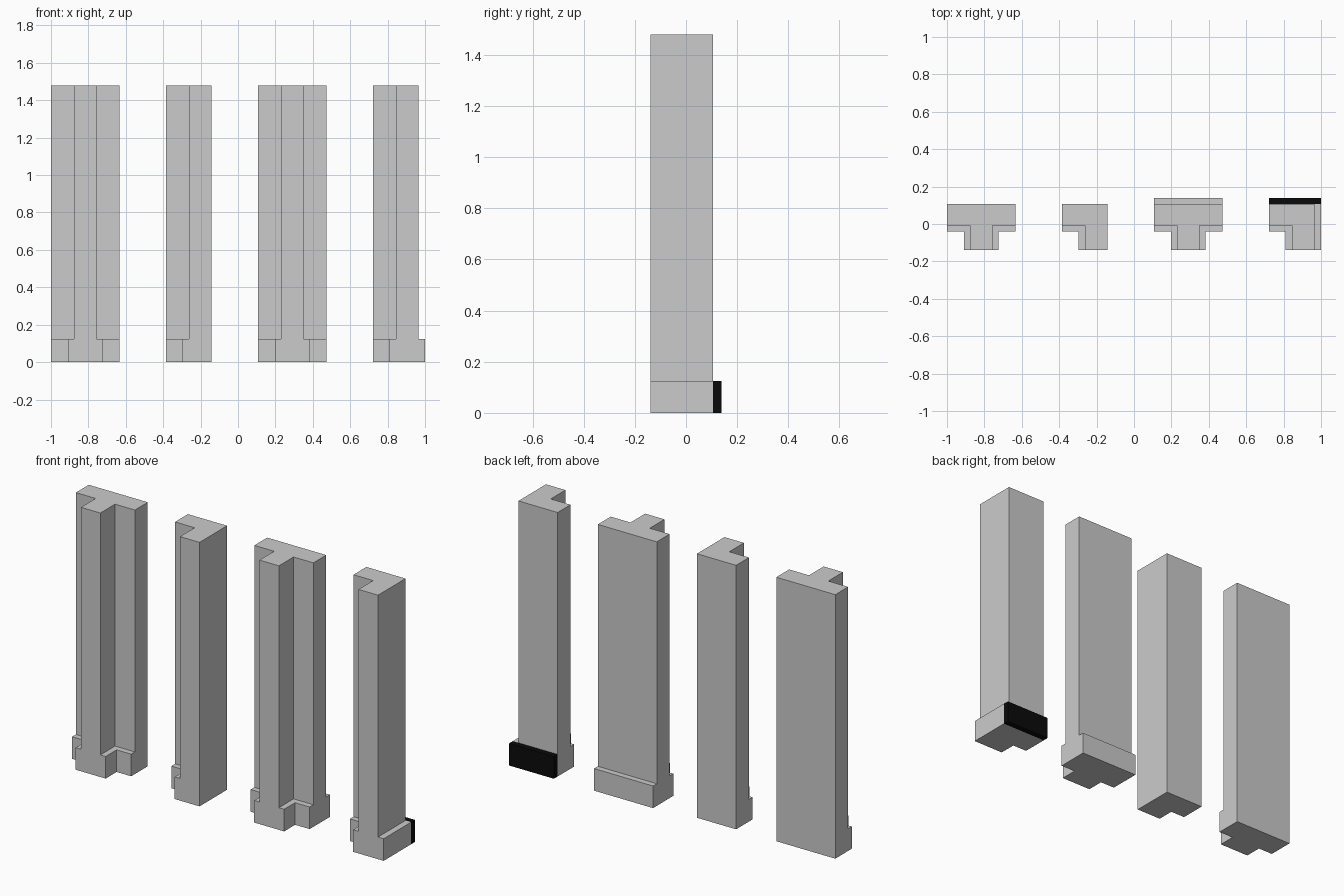
import bpy, bmesh

if "Cube" in bpy.data.objects:
    bpy.data.objects.remove(bpy.data.objects["Cube"])

HEIGHT, BASE_H = 1.48, 0.124
FRONT, BACK = -0.138, 0.106      # stem front and shaft back
STEP = 0.033                     # how far the plinth projects
SHELF = -0.008                   # front of the wide part of the shaft


def prism(name, outline, z0, z1, bottom=True):
    """Extrude a plan outline (counter-clockwise) from z0 to z1."""
    bm = bmesh.new()
    lower = [bm.verts.new((x, y, z0)) for x, y in outline]
    upper = [bm.verts.new((x, y, z1)) for x, y in outline]
    n = len(outline)
    for i in range(n):
        j = (i + 1) % n
        bm.faces.new((lower[i], lower[j], upper[j], upper[i]))
    bm.faces.new(upper)
    if bottom:
        bm.faces.new(lower[::-1])
    mesh = bpy.data.meshes.new(name)
    bm.to_mesh(mesh)
    bm.free()
    obj = bpy.data.objects.new(name, mesh)
    bpy.context.collection.objects.link(obj)
    return obj


def plan(x0, x1, s0, s1, shelf, back):
    """T plan, or L plan when the stem reaches the right side (s1 == x1)."""
    pts = [(x0, shelf), (s0, shelf), (s0, FRONT), (s1, FRONT)]
    if s1 < x1:
        pts += [(s1, shelf), (x1, shelf)]
    return pts + [(x1, back), (x0, back)]


def pilaster(name, x0, x1, s0, s1, base_right, base_stem_right, base_back):
    # shaft standing on a slightly wider plinth
    prism(name + "_shaft", plan(x0, x1, s0, s1, SHELF, BACK), BASE_H, HEIGHT, False)
    prism(name + "_plinth",
          plan(x0, base_right, s0 - STEP, base_stem_right, SHELF - STEP, base_back),
          0, BASE_H)


# T-shaped middle pilaster, flat back
pilaster("flat_back_middle", -1.0, -0.634, -0.877, -0.757, -0.634, -0.724, BACK)
# L-shaped end pilaster, flat back
pilaster("flat_back_end", -0.385, -0.142, -0.263, -0.142, -0.142, -0.142, BACK)
# T-shaped middle pilaster, plinth on both faces
pilaster("two_sided_middle", 0.107, 0.473, 0.23, 0.35, 0.473, 0.383, BACK + STEP)
# L-shaped end pilaster, plinth wraps the outer side
pilaster("two_sided_end", 0.722, 0.965, 0.844, 0.965, 1.0, 1.0, BACK)

# black skirting on the back of the last plinth
skirting = prism("back_skirting",
                 [(0.722, BACK), (1.0, BACK), (1.0, BACK + STEP), (0.722, BACK + STEP)],
                 0, BASE_H)
black = bpy.data.materials.new("black")
black.diffuse_color = (0.003, 0.003, 0.003, 1)
black.use_nodes = True
black.node_tree.nodes["Principled BSDF"].inputs["Base Color"].default_value = black.diffuse_color
skirting.data.materials.append(black)
